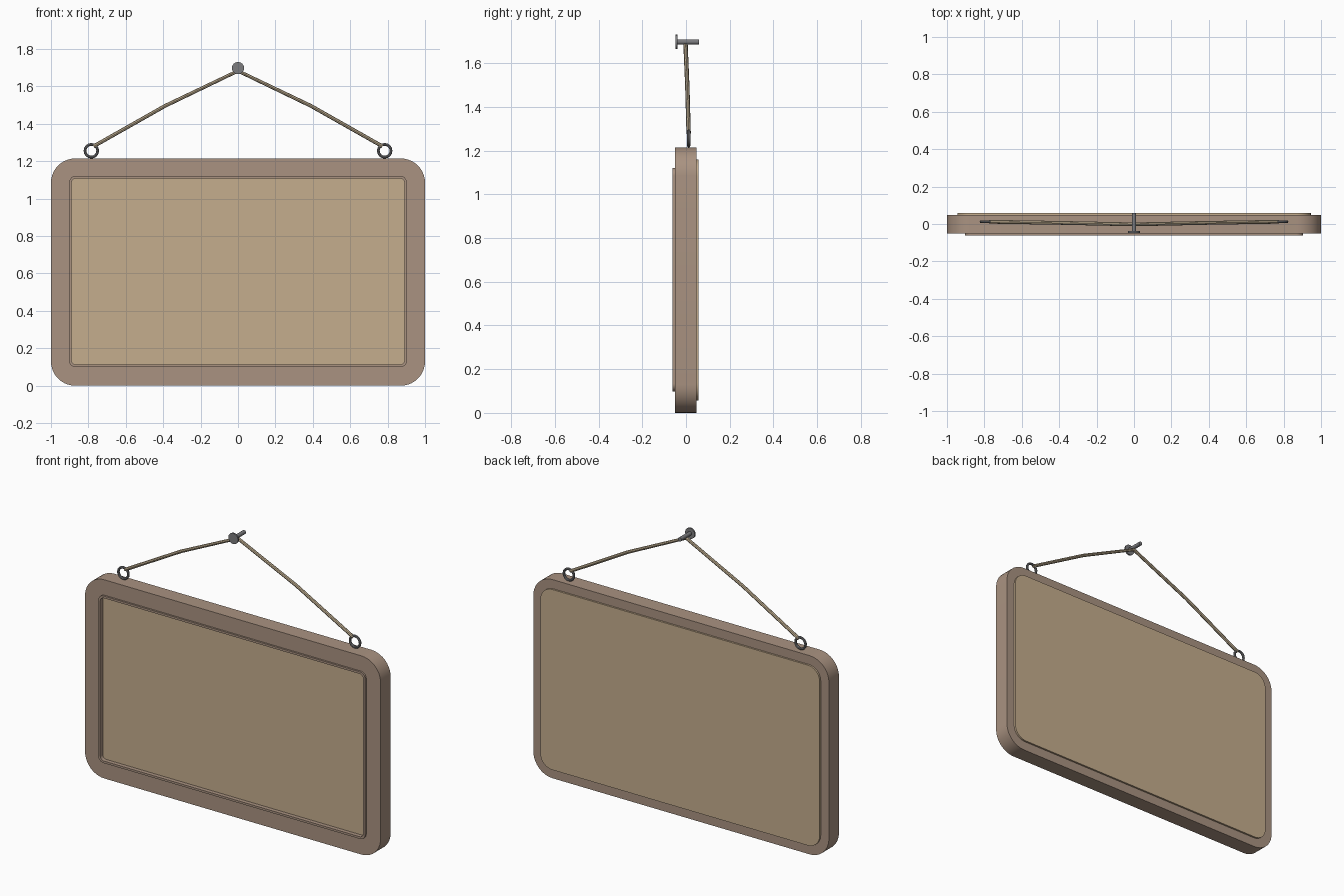
import bpy, bmesh, math
from mathutils import Vector

if "Cube" in bpy.data.objects:
    bpy.data.objects.remove(bpy.data.objects["Cube"])


def material(name, rgb):
    m = bpy.data.materials.new(name)
    m.diffuse_color = (*rgb, 1)
    m.use_nodes = True
    m.node_tree.nodes["Principled BSDF"].inputs["Base Color"].default_value = m.diffuse_color
    return m


WOOD = material("brown_wood", (0.40, 0.29, 0.22))
BOARD = material("tan_board", (0.56, 0.42, 0.27))
ROPE = material("tan_rope", (0.52, 0.42, 0.28))
METAL = material("dark_metal", (0.2, 0.2, 0.21))
SEG = 10


def outline(hx, z0, z1, r):
    """Rounded rectangle in the xz plane."""
    pts = []
    corners = [(hx - r, z1 - r), (-hx + r, z1 - r), (-hx + r, z0 + r), (hx - r, z0 + r)]
    for k, (cx, cz) in enumerate(corners):
        for i in range(SEG + 1):
            a = math.pi / 2 * (k + i / SEG)
            pts.append((cx + r * math.cos(a), cz + r * math.sin(a)))
    return pts


def slab(name, mat, y0, y1, outer, inner=None):
    """Rounded plate between y0 and y1, with an optional rounded opening."""
    bm = bmesh.new()

    def loop(pts, y):
        return [bm.verts.new((x, y, z)) for x, z in pts]

    def bridge(a, b):
        for i in range(len(a)):
            j = (i + 1) % len(a)
            bm.faces.new((a[i], a[j], b[j], b[i]))

    of, ob = loop(outline(*outer), y0), loop(outline(*outer), y1)
    bridge(of, ob)
    if inner:
        nf, nb = loop(outline(*inner), y0), loop(outline(*inner), y1)
        bridge(of, nf)
        bridge(nf, nb)
        bridge(nb, ob)
    else:
        bm.faces.new(of)
        bm.faces.new(ob)
    bmesh.ops.recalc_face_normals(bm, faces=bm.faces)
    me = bpy.data.meshes.new(name)
    bm.to_mesh(me)
    bm.free()
    ob = bpy.data.objects.new(name, me)
    bpy.context.collection.objects.link(ob)
    finish(ob, name, mat)


def finish(ob, name, mat):
    ob.name = name
    ob.data.materials.append(mat)
    bpy.ops.object.select_all(action='DESELECT')
    ob.select_set(True)
    bpy.context.view_layer.objects.active = ob
    bpy.ops.object.shade_smooth_by_angle(angle=math.radians(35))


def rod(name, mat, r, y0, y1, z):
    bpy.ops.mesh.primitive_cylinder_add(vertices=16, radius=r, depth=y1 - y0,
                                        location=(0, (y0 + y1) / 2, z),
                                        rotation=(math.pi / 2, 0, 0))
    finish(bpy.context.object, name, mat)


def tube(name, mat, pts, r, sides=8):
    """Round tube swept along an open path lying roughly in the xz plane."""
    pts = [Vector(p) for p in pts]
    bm = bmesh.new()
    rings = []
    for i, p in enumerate(pts):
        t = (pts[min(i + 1, len(pts) - 1)] - pts[max(i - 1, 0)]).normalized()
        u = t.cross(Vector((0, 1, 0))).normalized()
        v = t.cross(u)
        rings.append([bm.verts.new(p + r * (math.cos(a) * u + math.sin(a) * v))
                      for a in (2 * math.pi * k / sides for k in range(sides))])
    for a, b in zip(rings, rings[1:]):
        for k in range(sides):
            j = (k + 1) % sides
            bm.faces.new((a[k], a[j], b[j], b[k]))
    bm.faces.new(rings[0])
    bm.faces.new(rings[-1])
    bmesh.ops.recalc_face_normals(bm, faces=bm.faces)
    me = bpy.data.meshes.new(name)
    bm.to_mesh(me)
    bm.free()
    ob = bpy.data.objects.new(name, me)
    bpy.context.collection.objects.link(ob)
    finish(ob, name, mat)


# Frame with raised inner lip
opening = (0.89, 0.112, 1.108, 0.025)
slab("frame", WOOD, -0.05, 0.047, (1.0, 0.0, 1.215, 0.13), opening)
slab("inner_lip", WOOD, -0.061, -0.03, (0.903, 0.099, 1.121, 0.035), opening)

# Recessed sign face and the plate covering the back
slab("sign_panel", BOARD, -0.036, 0.046, opening)
slab("back_plate", BOARD, 0.046, 0.058, (0.945, 0.057, 1.16, 0.08))

# Screw eyes on top of the frame
for side, s in (("left", -1), ("right", 1)):
    bpy.ops.mesh.primitive_torus_add(major_segments=16, minor_segments=8,
                                     major_radius=0.034, minor_radius=0.0075,
                                     location=(s * 0.784, 0.012, 1.256),
                                     rotation=(math.pi / 2, 0, 0))
    finish(bpy.context.object, side + "_eye_ring", METAL)

# Hanging rope looped over the nail
half = [(0.772, 0.012, 1.28), (0.39, 0.006, 1.496), (0, -0.002, 1.683)]
tube("hanging_rope", ROPE, [(-x, y, z) for x, y, z in half] + half[1::-1], 0.01)

# Nail
rod("nail_shaft", METAL, 0.012, -0.042, 0.06, 1.698)
rod("nail_head", METAL, 0.033, -0.047, -0.038, 1.698)
